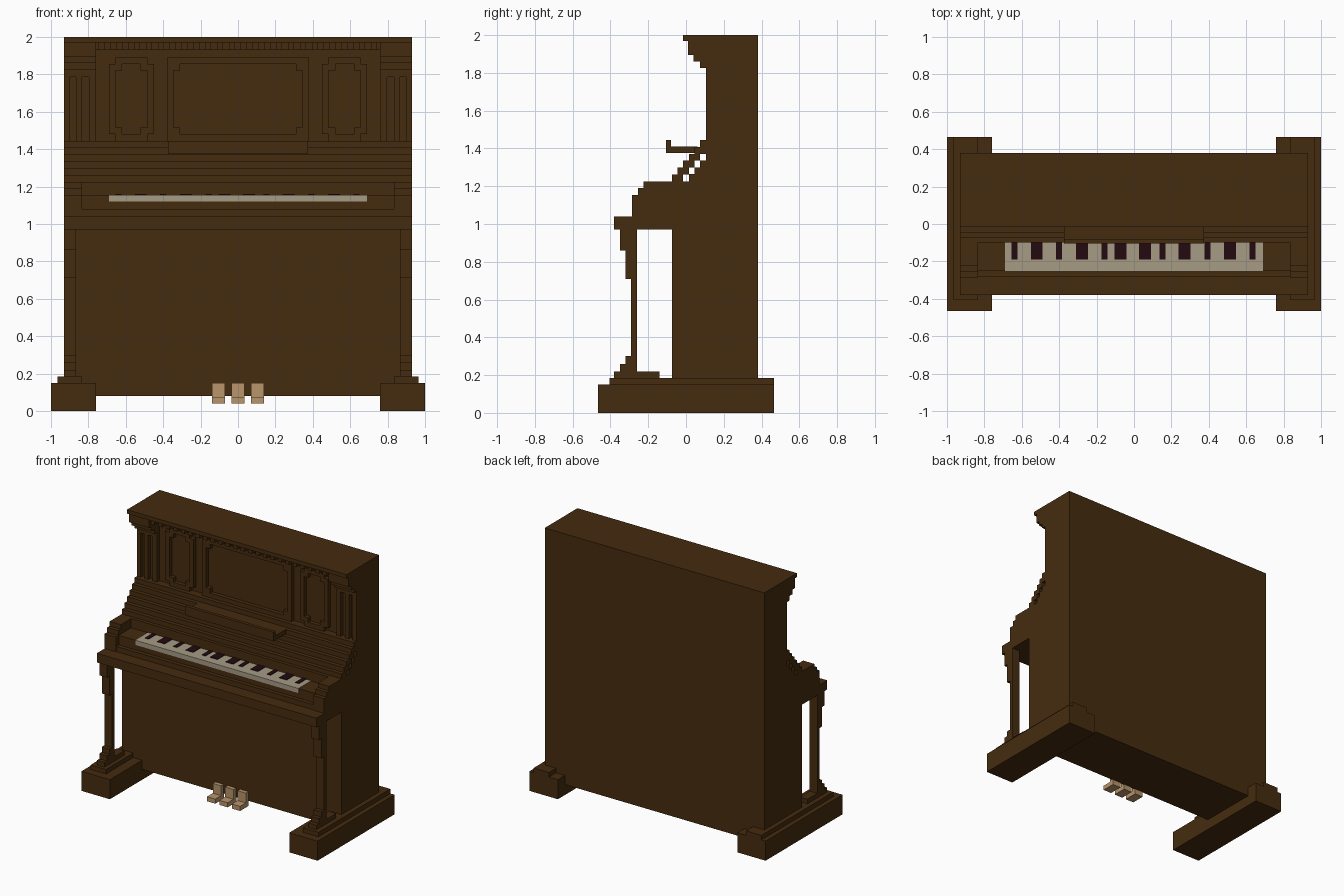
import bpy, bmesh


def material(name, rgb):
    m = bpy.data.materials.new(name)
    m.diffuse_color = (*rgb, 1)
    return m


WOOD = material("dark_wood", (0.060, 0.025, 0.0045))
IVORY = material("ivory", (0.385, 0.33, 0.235))
EBONY = material("ebony", (0.016, 0.003, 0.005))
BRASS = material("pale_brass", (0.48, 0.30, 0.147))


def finish(name, bm, mat):
    bmesh.ops.recalc_face_normals(bm, faces=bm.faces)
    me = bpy.data.meshes.new(name)
    bm.to_mesh(me)
    bm.free()
    me.materials.append(mat)
    ob = bpy.data.objects.new(name, me)
    bpy.context.collection.objects.link(ob)
    return ob


def extrude_profile(bm, yz, x0, x1):
    """Extrude a side profile of (y, z) points from x0 to x1."""
    face = bm.faces.new([bm.verts.new((x0, y, z)) for y, z in yz])
    new = bmesh.ops.extrude_face_region(bm, geom=[face])["geom"]
    bmesh.ops.translate(bm, vec=(x1 - x0, 0, 0),
                        verts=[v for v in new if isinstance(v, bmesh.types.BMVert)])


def box(bm, x0, x1, y0, y1, z0, z1):
    extrude_profile(bm, [(y0, z0), (y1, z0), (y1, z1), (y0, z1)], x0, x1)


def part(name, boxes, mat=WOOD, mirror=False):
    """One object made of boxes (x0, x1, y0, y1, z0, z1), optionally mirrored in x."""
    bm = bmesh.new()
    for b in boxes:
        box(bm, *b)
    ob = finish(name, bm, mat)
    if mirror:
        ob.modifiers.new("mirror", "MIRROR")
    return ob


# Main case, extruded from its side profile
bm = bmesh.new()
extrude_profile(bm, [(.38, .08), (-.075, .08), (-.075, .97), (-.38, .97), (-.38, 1.04),
                     (-.10, 1.04), (-.10, 1.225), (.015, 1.225), (.015, 1.265),
                     (.045, 1.265), (.045, 1.30), (.075, 1.30), (.075, 1.335),
                     (.105, 1.335), (.105, 1.445), (.135, 1.445), (.135, 1.97),
                     (-.015, 1.97), (-.015, 2.0), (.38, 2.0)], -.93, .93)
finish("case", bm, WOOD)

# Stepped sloping lid above the keys, open behind
part("key_lid", [(-.93, .93, .075 - .03 * i, .135 - .03 * i,
                  1.445 - .0367 * (i + 1), 1.445 - .0367 * i) for i in range(6)])

# Music shelf with a raised lip
part("music_shelf", [(-.375, .375, -.105, .06, 1.375, 1.41),
                     (-.375, .375, -.105, -.08, 1.41, 1.445)])

# Key bed between the arms
part("key_bed", [(-.835, .835, -.28, -.10, 1.04, 1.08),
                 (-.835, .835, -.25, -.10, 1.08, 1.153)])
part("white_keys", [(-.69, .69, -.255, -.10, 1.12, 1.156)], IVORY)

# Black keys: plates in alternating narrow and wide groups
narrow = (-.64, -.40, -.158, .152, .393, .633)
wide = (-.52, -.278, -.073, .06, .27, .513)
part("black_keys", [(x - w, x + w, -.19, -.10, 1.154, 1.16)
                    for xs, w in ((narrow, .016), (wide, .032)) for x in xs], EBONY)

# Stepped arms beside the keys
part("arm", [(.835, .93, -.285, -.10, 1.04, 1.153),
             (.835, .93, -.255, -.10, 1.153, 1.19),
             (.835, .93, -.225, -.10, 1.19, 1.225)], mirror=True)

# Fluted pilasters with stepped capitals
flutes = [(a, b, .105, .14, 1.445, 1.785) for a, b in ((.76, .797), (.834, .866), (.898, .93))]
part("pilaster", flutes + [(.76, .93, .105, .14, 1.785, 1.825),
                           (.76, .93, .075, .14, 1.825, 1.86),
                           (.76, .93, .04, .14, 1.86, 1.895),
                           (.76, .93, .01, .14, 1.895, 1.97)], mirror=True)

# Dentil moulding under the cornice
part("dentil_moulding", [(-.76, .76, .04, .14, 1.93, 1.97)] +
     [(-.745 + .0633 * i, -.713 + .0633 * i, .01, .04, 1.93, 1.97) for i in range(24)])


def frame(name, x0, x1, z0, z1, cut):
    """Raised moulding with stepped inner corners; cut also steps the outer ones."""
    t = .035
    y = (.105, .14)
    bars = [(x, x + t, *y, z0 + cut, z1 - cut) for x in (x0, x1 - t)]
    bars += [(x0 + t, x1 - t, *y, z, z + t) for z in (z0, z1 - t)]
    bars += [(x, x + t, *y, z, z + t) for x in (x0 + t, x1 - 2 * t)
             for z in (z0 + t, z1 - 2 * t)]
    return part(name, bars)


frame("centre_frame", -.38, .38, 1.445, 1.89, 0)
frame("left_frame", -.69, -.45, 1.445, 1.89, .035)
frame("right_frame", .45, .69, 1.445, 1.89, .035)

# Front legs with stepped capital and base
part("front_leg", [(.865, .93, -.29, -.26, .22, .97),
                   (.865, .93, -.35, -.26, .86, .97),
                   (.865, .93, -.32, -.26, .71, .86),
                   (.865, .93, -.32, -.26, .26, .30),
                   (.865, .93, -.35, -.26, .22, .26),
                   (.865, .93, -.38, -.14, .185, .22)], mirror=True)

# Long feet with a narrower upper tier
part("foot", [(.76, 1.0, -.465, .465, 0, .15),
              (.835, .965, -.405, .465, .15, .185)], mirror=True)

# Three pedals
part("pedals", [b for x in (-.105, 0, .105) for b in (
    (x - .035, x + .035, -.105, -.07, .04, .15),
    (x - .035, x + .035, -.175, -.105, .04, .075))], BRASS)
